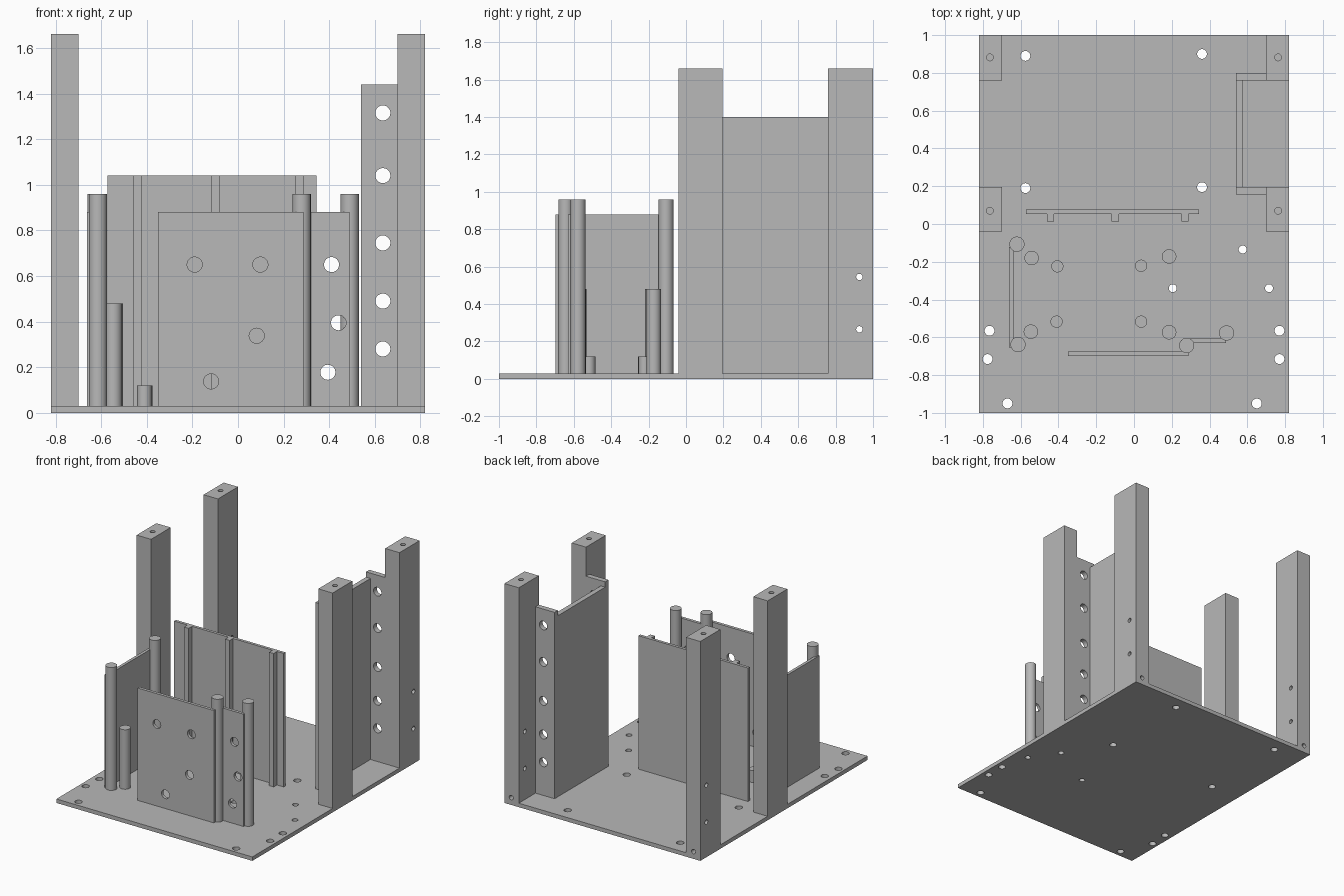
import bpy
import bmesh
from mathutils import Matrix, Vector

cube = bpy.data.objects.get("Cube")
if cube:
    bpy.data.objects.remove(cube, do_unlink=True)

grey = bpy.data.materials.new("plain grey")
grey.use_nodes = True
GREY = (0.48, 0.48, 0.48, 1)
grey.diffuse_color = GREY
grey.node_tree.nodes["Principled BSDF"].inputs["Base Color"].default_value = GREY

FLOOR = 0.03
parts = []


def make(name, bm):
    mesh = bpy.data.meshes.new(name)
    bm.to_mesh(mesh)
    bm.free()
    mesh.materials.append(grey)
    obj = bpy.data.objects.new(name, mesh)
    bpy.context.collection.objects.link(obj)
    return obj


def rod(bm, start, end, radius, sides=32):
    """Closed cylinder between two points."""
    a, b = Vector(start), Vector(end)
    turn = (b - a).to_track_quat("Z", "Y").to_matrix().to_4x4()
    bmesh.ops.create_cone(bm, cap_ends=True, segments=sides, radius1=radius, radius2=radius,
                          depth=(b - a).length, matrix=Matrix.Translation((a + b) / 2) @ turn)


def box(name, x, y, z, holes=()):
    """Box from ranges, drilled by (start, end, radius) holes."""
    bm = bmesh.new()
    size = Matrix.Diagonal((x[1] - x[0], y[1] - y[0], z[1] - z[0], 1))
    centre = Matrix.Translation((sum(x) / 2, sum(y) / 2, sum(z) / 2))
    bmesh.ops.create_cube(bm, size=1, matrix=centre @ size)
    obj = make(name, bm)
    if holes:
        bm = bmesh.new()
        for start, end, radius in holes:
            rod(bm, start, end, radius)
        cutter = make("drill", bm)
        cutter.hide_render = True
        mod = obj.modifiers.new("holes", "BOOLEAN")
        mod.object = cutter
        mod.operation = "DIFFERENCE"
        mod.solver = "EXACT"
        bpy.context.view_layer.objects.active = obj
        bpy.ops.object.modifier_apply(modifier=mod.name)
        bpy.data.objects.remove(cutter, do_unlink=True)
    parts.append(obj)


def through_y(points, y, radius=0.033):
    return [((px, y - 0.1, pz), (px, y + 0.1, pz), radius) for px, pz in points]


# Base plate with mounting holes
large = [(-0.575, 0.89), (0.36, 0.9), (-0.575, 0.19), (0.36, 0.195), (0.77, -0.565),
         (0.77, -0.715), (0.65, -0.95), (-0.67, -0.95), (-0.765, -0.565), (-0.775, -0.715)]
small = [(0.575, -0.135), (0.205, -0.34), (0.715, -0.34)]
drills = [((px, py, -0.1), (px, py, 0.1), r)
          for group, r in ((large, 0.026), (small, 0.021)) for px, py in group]
box("base_plate", (-0.82, 0.82), (-1, 1), (0, FLOOR), drills)

# Four corner posts, the rear pair drilled from the side and the back
POST = 1.66
for side, sign in (("left", 1), ("right", -1)):
    xs = sorted((sign * 0.70, sign * 0.82))
    mid = sign * 0.763
    for end, ys, top_y in (("front", (-0.04, 0.195), 0.07), ("rear", (0.76, 1), 0.882)):
        drills = [((mid, top_y, POST - 0.15), (mid, top_y, POST + 0.1), 0.018)]
        if end == "rear":
            drills += [((mid - 0.2, 0.927, h), (mid + 0.2, 0.927, h), 0.017)
                       for h in (0.265, 0.545)]
            drills.append(((mid, 0.9, 0.055), (mid, 1.1, 0.055), 0.017))
        box(f"{end}_{side}_post", xs, ys, (FLOOR, POST), drills)

# Side channel: a web with two drilled flanges
box("channel_web", (0.54, 0.577), (0.195, 0.76), (FLOOR, 1.40))
flange_holes = [(0.635, h) for h in (0.28, 0.49, 0.745, 1.04, 1.315)]
for name, y in (("front", 0.155), ("rear", 0.76)):
    box(f"{name}_channel_flange", (0.54, 0.70), (y, y + 0.04), (FLOOR, 1.44),
        through_y(flange_holes, y))

# Ribbed middle panel
box("middle_panel", (-0.572, 0.345), (0.054, 0.076), (FLOOR, 1.04))
for i, x in enumerate((-0.442, -0.099, 0.27)):
    box(f"middle_panel_rib_{i + 1}", (x - 0.019, x + 0.019), (0.014, 0.054), (FLOOR, 1.04))

# Thin front and side panels
PANEL = (FLOOR, 0.88)
box("front_panel", (-0.35, 0.288), (-0.699, -0.676), PANEL,
    through_y([(-0.19, 0.65), (0.098, 0.65), (0.082, 0.338), (-0.118, 0.138)], -0.69))
box("front_corner_panel", (0.28, 0.488), (-0.63, -0.607), PANEL,
    through_y([(0.41, 0.65), (0.441, 0.395), (0.394, 0.178)], -0.62))
box("side_panel", (-0.661, -0.639), (-0.655, -0.122), PANEL)

# Round pillars in three heights
pillars = (
    ("tall_pillar", 0.96, 0.04, ((-0.62, -0.107), (-0.614, -0.638), (0.279, -0.643), (0.49, -0.577))),
    ("medium_pillar", 0.48, 0.038, ((-0.542, -0.18), (-0.546, -0.57), (0.186, -0.172), (0.186, -0.573))),
    ("short_pillar", 0.12, 0.032, ((-0.406, -0.224), (-0.41, -0.517), (0.038, -0.221), (0.038, -0.517))),
)
for name, top, radius, places in pillars:
    for i, (x, y) in enumerate(places):
        bm = bmesh.new()
        rod(bm, (x, y, FLOOR), (x, y, top), radius, 40)
        parts.append(make(f"{name}_{i + 1}", bm))

# Smooth round walls, keep hard edges
bpy.ops.object.select_all(action="DESELECT")
for obj in parts:
    obj.select_set(True)
bpy.context.view_layer.objects.active = parts[0]
bpy.ops.object.shade_smooth_by_angle(angle=0.6)
